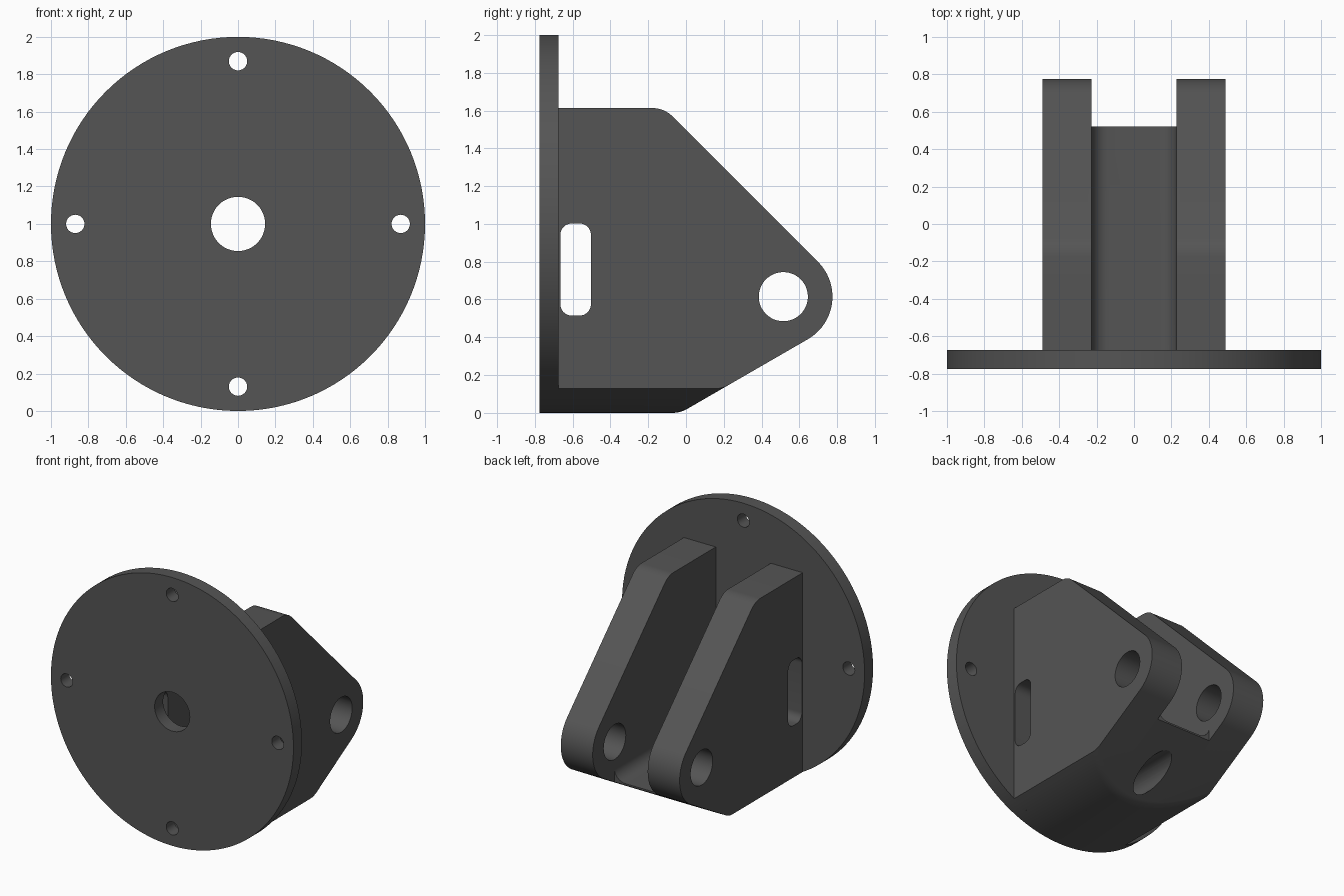
import bpy, bmesh, math
from mathutils import Vector

old = bpy.data.objects.get("Cube")
if old:
    bpy.data.objects.remove(old, do_unlink=True)

# One dark grey material
grey = bpy.data.materials.new("dark_grey")
grey.use_nodes = True
COLOUR = (0.09, 0.09, 0.09, 1)
grey.diffuse_color = COLOUR
grey.node_tree.nodes["Principled BSDF"].inputs["Base Color"].default_value = COLOUR


def loft(name, rings):
    """Closed solid skinned through rings with equal point counts."""
    bm = bmesh.new()
    rows = [[bm.verts.new(p) for p in ring] for ring in rings]
    n = len(rows[0])
    for a, b in zip(rows, rows[1:]):
        for i in range(n):
            j = (i + 1) % n
            bm.faces.new((a[i], a[j], b[j], b[i]))
    bm.faces.new(rows[0])
    bm.faces.new(rows[-1])
    bmesh.ops.recalc_face_normals(bm, faces=bm.faces)
    mesh = bpy.data.meshes.new(name)
    bm.to_mesh(mesh)
    bm.free()
    mesh.materials.append(grey)
    ob = bpy.data.objects.new(name, mesh)
    bpy.context.collection.objects.link(ob)
    return ob


def prism(name, pts, axis, lo, hi):
    """Extrude a (y, z) outline along x, or an (x, z) outline along y."""
    if axis == "x":
        return loft(name, [[(t, a, b) for a, b in pts] for t in (lo, hi)])
    return loft(name, [[(a, t, b) for a, b in pts] for t in (lo, hi)])


def arc(cx, cz, r, start, end, n):
    angles = [math.radians(start + (end - start) * i / n) for i in range(n + 1)]
    return [(cx + r * math.cos(a), cz + r * math.sin(a)) for a in angles]


def circle(cx, cz, r, n=48):
    return arc(cx, cz, r, 0, 360, n)[:-1]


def fillet(prev, corner, nxt, r, n=8):
    """Arc points that round off a corner."""
    p, c, q = Vector(prev), Vector(corner), Vector(nxt)
    u, v = (p - c).normalized(), (q - c).normalized()
    half = u.angle(v) / 2
    centre = c + (u + v).normalized() * (r / math.sin(half))
    a = c + u * (r / math.tan(half)) - centre
    b = c + v * (r / math.tan(half)) - centre
    total = a.angle(b)
    return [tuple(centre + (a * math.sin(total * (1 - i / n)) + b * math.sin(total * i / n))
                  / math.sin(total)) for i in range(n + 1)]


def cut(target, cutter):
    cutter.hide_render = True
    mod = target.modifiers.new("cut", "BOOLEAN")
    mod.operation = "DIFFERENCE"
    mod.solver = "EXACT"
    mod.object = cutter
    bpy.context.view_layer.objects.active = target
    bpy.ops.object.modifier_apply(modifier=mod.name)
    bpy.data.objects.remove(cutter, do_unlink=True)


FRONT, BACK = -0.775, -0.675      # flange faces
HALF, GAP = 0.49, 0.227           # outer and inner ear faces
PIN = (0.515, 0.615)              # pin centre in y, z
NOSE = 0.26
TOP = 1.613

# Round flange with centre bore and four screw holes
flange = prism("mounting_flange", circle(0, 1, 1, 128), "y", FRONT, BACK)
for x, z, r in [(0, 1, 0.145), (0, 1.87, 0.049), (0, 0.13, 0.049),
                (0.87, 1, 0.049), (-0.87, 1, 0.049)]:
    cut(flange, prism("hole_cutter", circle(x, z, r), "y", FRONT - 0.1, BACK + 0.1))


# Side outline of the clevis, with its underside at height zb
def outline(zb):
    nose = arc(*PIN, NOSE, 45, -60, 24)
    upper, lower = nose[0], nose[-1]
    top_corner = (upper[0] - (TOP - upper[1]), TOP)
    low_corner = (lower[0] - (lower[1] - zb) / math.tan(math.radians(30)), zb)
    return ([(BACK, zb), (BACK, TOP)]
            + fillet((BACK, TOP), top_corner, upper, 0.15)
            + nose
            + fillet(lower, low_corner, (BACK, zb), 0.15))


# Clevis body: underside follows the round flange
STEPS = 29
rings = []
for i in range(STEPS + 1):
    x = -HALF + 2 * HALF * i / STEPS
    rings.append([(x, y, z) for y, z in outline(1 - math.sqrt(1 - x * x))])
clevis = loft("clevis_body", rings)

# Channel between the ears, with rounded floor corners
FLOOR, R = 0.33, 0.09
channel = ([(-GAP, 2)] + arc(-GAP + R, FLOOR + R, R, 180, 270, 8)
           + arc(GAP - R, FLOOR + R, R, 270, 360, 8) + [(GAP, 2)])
cut(clevis, prism("channel_cutter", channel, "y", BACK - 0.1, 1))

# Open end of the channel
end = [(-GAP, -0.1), (GAP, -0.1), (GAP, 1.2), (-GAP, 1.2)]
cut(clevis, prism("end_cutter", end, "y", 0.52, 1))

# Pin hole through both ears
cut(clevis, prism("pin_cutter", circle(*PIN, 0.13), "x", -1, 1))

# Rounded side slots
c = 0.06
y0, y1, z0, z1 = -0.665, -0.503, 0.515, 1.002
slot = (arc(y1 - c, z1 - c, c, 0, 90, 8) + arc(y0 + c, z1 - c, c, 90, 180, 8)
        + arc(y0 + c, z0 + c, c, 180, 270, 8) + arc(y1 - c, z0 + c, c, 270, 360, 8))
cut(clevis, prism("slot_cutter", slot, "x", -1, 1))

# Screw access bore under the channel floor
cut(clevis, prism("bore_cutter", circle(0, 0.13, 0.096), "y", BACK - 0.1, 1))

# Smooth curved faces, keep edges crisp
for ob in (flange, clevis):
    bpy.ops.object.select_all(action="DESELECT")
    ob.select_set(True)
    bpy.context.view_layer.objects.active = ob
    bpy.ops.object.shade_smooth_by_angle(angle=math.radians(30))
